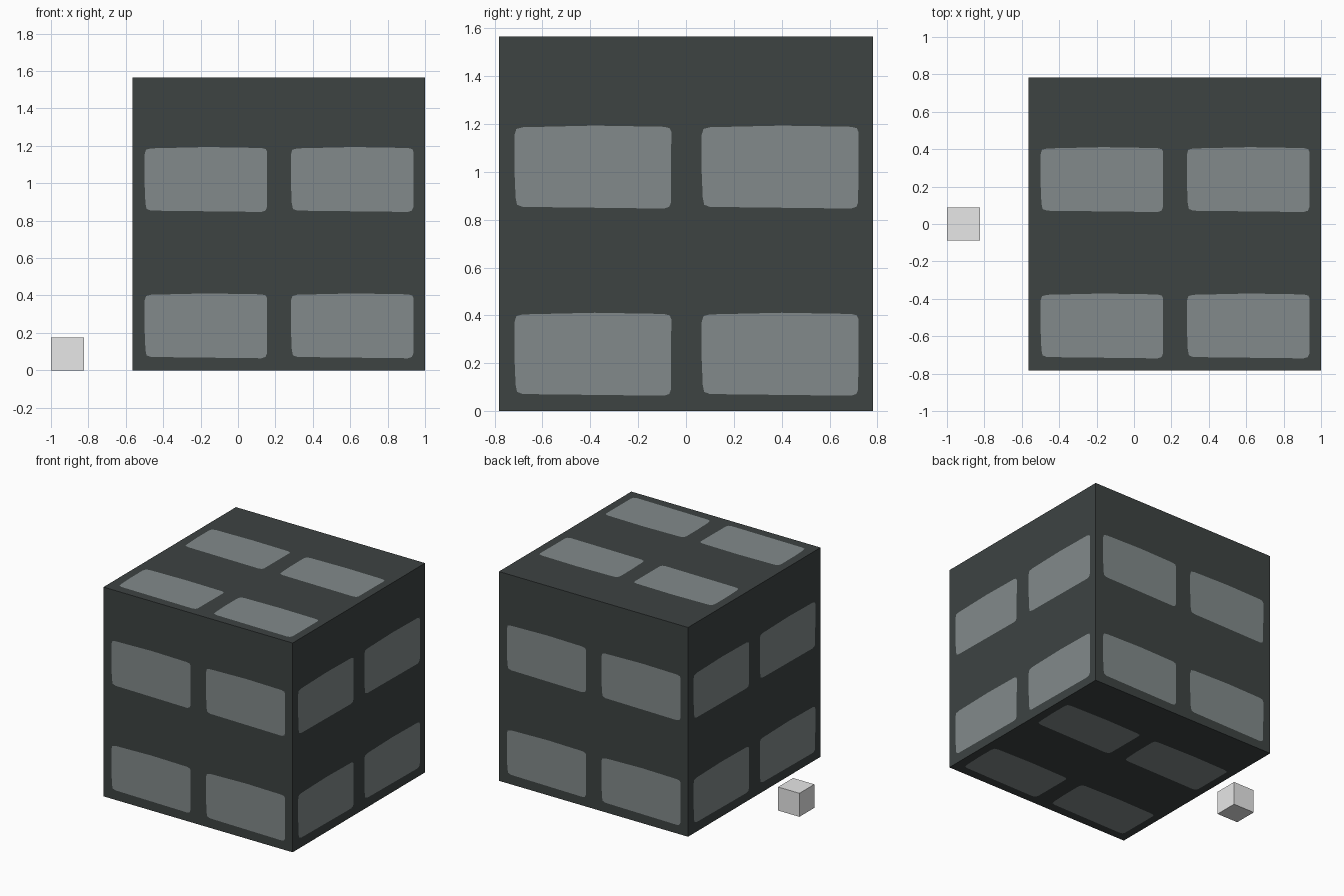
import bpy
import bmesh
from mathutils import Vector

if "Cube" in bpy.data.objects:
    bpy.data.objects.remove(bpy.data.objects["Cube"])


def material(name, rgb):
    m = bpy.data.materials.new(name)
    m.diffuse_color = (*rgb, 1.0)
    m.use_nodes = True
    m.node_tree.nodes["Principled BSDF"].inputs["Base Color"].default_value = m.diffuse_color
    return m


dark = material("dark slate", (0.047, 0.056, 0.055))
grey = material("mid grey", (0.223, 0.254, 0.256))
pale = material("pale grey", (0.8, 0.8, 0.8))

SIZE = 1.565
CELL = SIZE / 2

# Outline of one hand-cut panel inside a cell, one list per side,
# each starting and ending at the middle of a rounded corner
BOTTOM = [(0.076, 0.08), (0.10, 0.071), (0.69, 0.064), (0.712, 0.071)]
RIGHT = [(0.712, 0.071), (0.720, 0.09), (0.721, 0.385), (0.714, 0.400)]
TOP = [(0.714, 0.400), (0.69, 0.406), (0.40, 0.411), (0.10, 0.404), (0.073, 0.397)]
LEFT = [(0.073, 0.397), (0.065, 0.37), (0.065, 0.23), (0.070, 0.11), (0.076, 0.08)]
SIDES = [BOTTOM, RIGHT, TOP, LEFT]
CORNERS = [(0, 0), (CELL, 0), (CELL, CELL), (0, CELL)]

# Right and up directions of each cube side, seen from outside
FRAMES = [((1, 0, 0), (0, 0, 1)), ((0, 1, 0), (0, 0, 1)),
          ((-1, 0, 0), (0, 0, 1)), ((0, -1, 0), (0, 0, 1)),
          ((1, 0, 0), (0, 1, 0)), ((-1, 0, 0), (0, 1, 0))]

# Large cube with four panels cut flush into every side
bm = bmesh.new()
for u, v in FRAMES:
    u, v = Vector(u), Vector(v)
    origin = (u.cross(v) - u - v) * CELL
    for col in range(2):
        for row in range(2):
            def vert(p):
                return bm.verts.new(origin + u * (p[0] + col * CELL) + v * (p[1] + row * CELL))

            # panel
            outline = [p for side in SIDES for p in side[:-1]]
            bm.faces.new([vert(p) for p in outline]).material_index = 1
            # surround
            for i, side in enumerate(SIDES):
                ring = [CORNERS[i], CORNERS[(i + 1) % 4]] + side[::-1]
                bm.faces.new([vert(p) for p in ring])
bmesh.ops.remove_doubles(bm, verts=bm.verts[:], dist=0.0005)
mesh = bpy.data.meshes.new("panelled_cube")
bm.to_mesh(mesh)
bm.free()
mesh.materials.append(dark)
mesh.materials.append(grey)
cube = bpy.data.objects.new("panelled_cube", mesh)
cube.location = (1 - CELL, 0, CELL)
bpy.context.collection.objects.link(cube)

# Small plain cube beside it
bpy.ops.mesh.primitive_cube_add(size=0.176, location=(-0.912, 0, 0.088))
small = bpy.context.object
small.name = "small_cube"
small.data.materials.append(pale)
